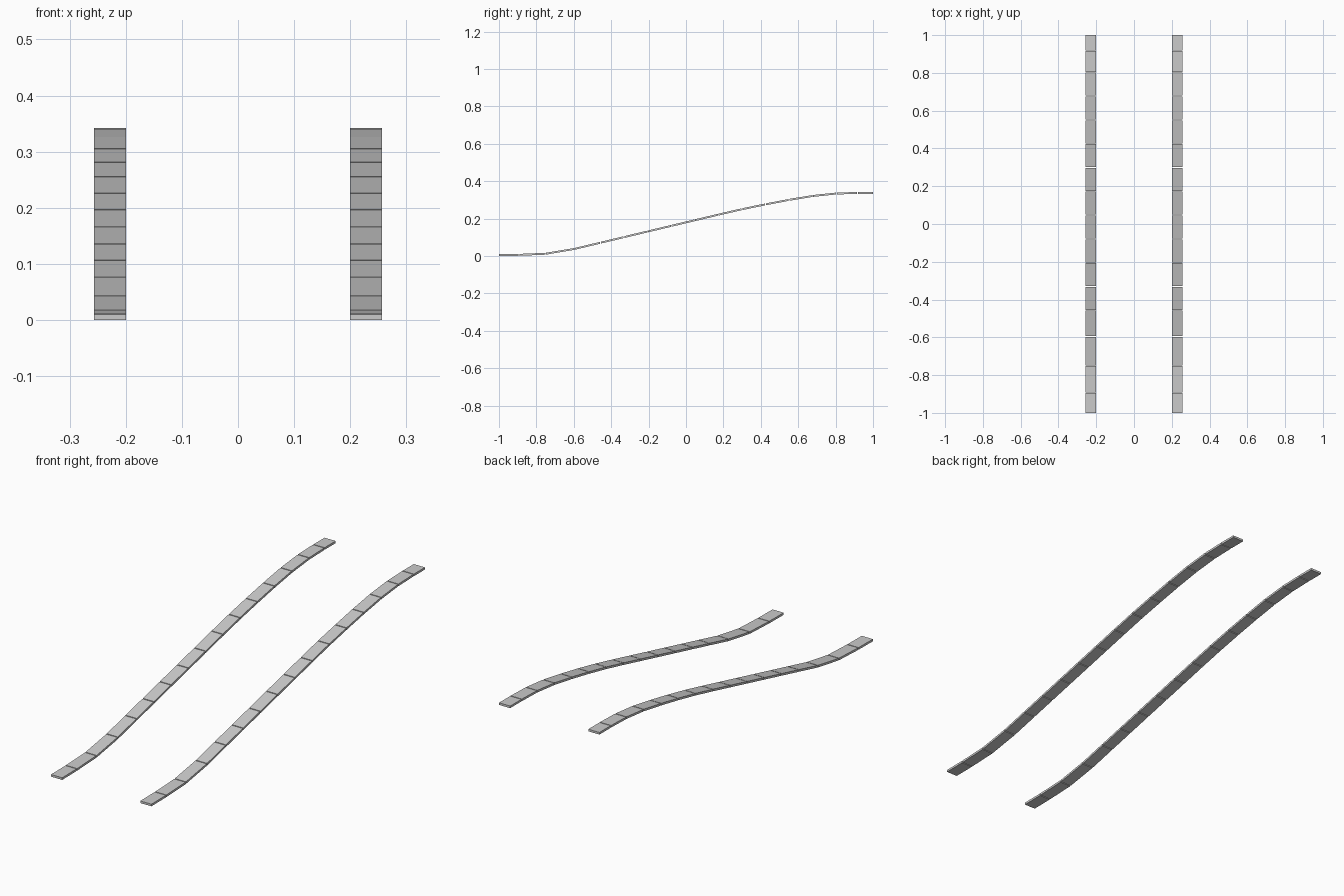
import bpy, bmesh

if "Cube" in bpy.data.objects:
    bpy.data.objects.remove(bpy.data.objects["Cube"])

# Side profile of the rail top: (y, z) at each joint
PATH = [(-1, .010), (-.893, .011), (-.75, .017), (-.595, .043), (-.457, .076),
        (-.331, .106), (-.205, .136), (-.079, .166), (.047, .196), (.173, .226),
        (.299, .255), (.425, .281), (.551, .305), (.678, .326), (.804, .339),
        (.917, .342), (1, .342)]
INNER, OUTER, THICK, GAP = .2, .257, .01, .004


def lerp(a, b, d):
    """Move from point a toward point b by distance d along y."""
    t = d / (b[0] - a[0])
    return a[0] + (b[0] - a[0]) * t, a[1] + (b[1] - a[1]) * t


def rail(name, x0, x1):
    """Rail made of flat plates laid end to end with hairline joints."""
    bm = bmesh.new()
    last = len(PATH) - 2
    for i, (a, b) in enumerate(zip(PATH, PATH[1:])):
        start = a if i == 0 else lerp(a, b, GAP / 2)
        end = b if i == last else lerp(b, a, -GAP / 2 * -1 * -1)
        side = [start, end, (end[0], end[1] - THICK), (start[0], start[1] - THICK)]
        left = [bm.verts.new((x0, y, z)) for y, z in side]
        right = [bm.verts.new((x1, y, z)) for y, z in side]
        bm.faces.new(left)
        bm.faces.new(right[::-1])
        for k in range(4):
            n = (k + 1) % 4
            bm.faces.new((left[n], left[k], right[k], right[n]))
    bmesh.ops.recalc_face_normals(bm, faces=bm.faces)
    mesh = bpy.data.meshes.new(name)
    bm.to_mesh(mesh)
    bm.free()
    bpy.context.collection.objects.link(bpy.data.objects.new(name, mesh))


# Left and right rails
rail("left_rail", -OUTER, -INNER)
rail("right_rail", INNER, OUTER)
